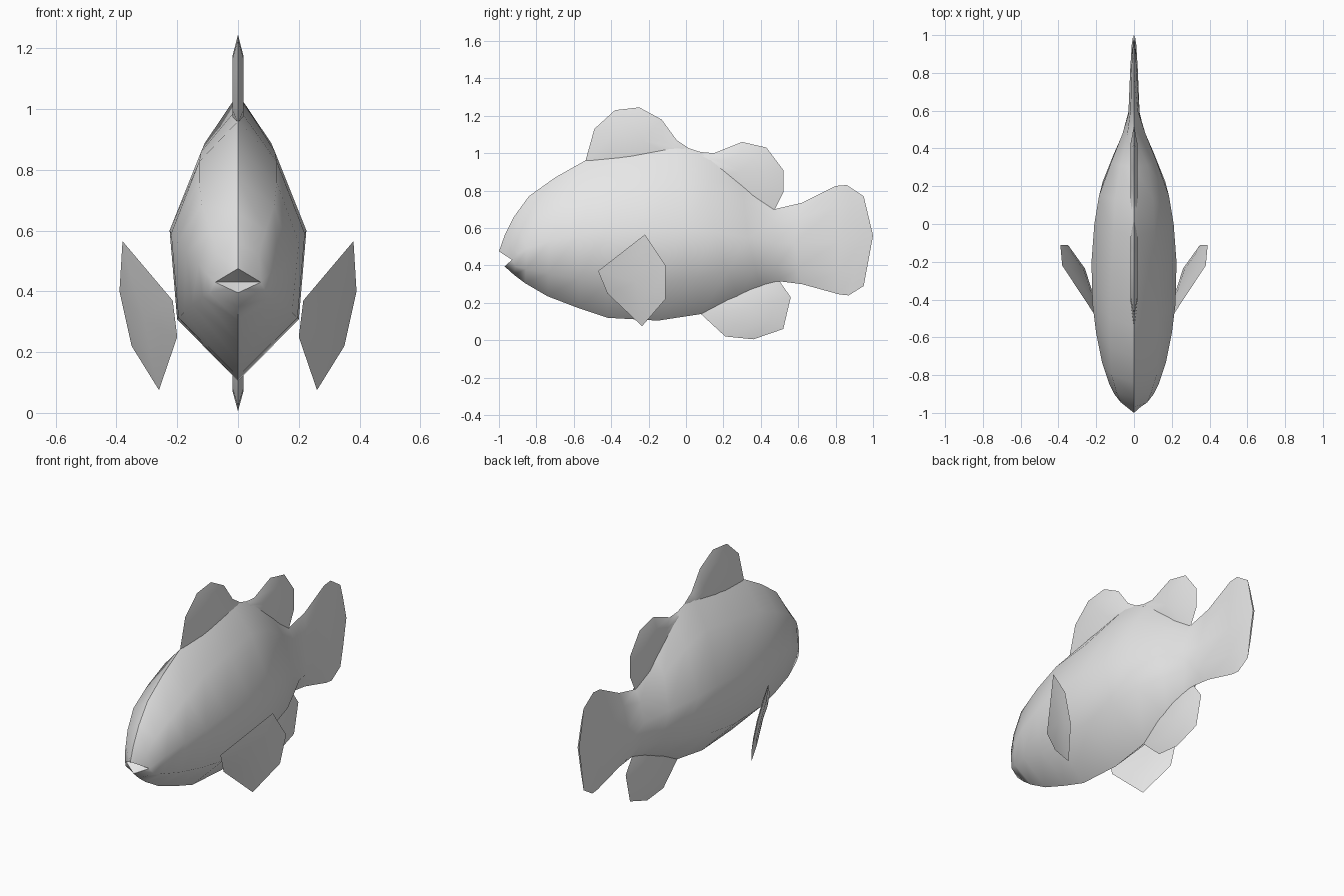
import bpy, bmesh, math
from mathutils import Vector

if "Cube" in bpy.data.objects:
    bpy.data.objects.remove(bpy.data.objects["Cube"])

grey = bpy.data.materials.new("pale grey")
grey.diffuse_color = (0.8, 0.8, 0.8, 1)
grey.use_nodes = True
grey.node_tree.nodes["Principled BSDF"].inputs["Base Color"].default_value = grey.diffuse_color


def finish(bm, name, angle=50):
    bmesh.ops.recalc_face_normals(bm, faces=bm.faces)
    mesh = bpy.data.meshes.new(name)
    bm.to_mesh(mesh)
    bm.free()
    mesh.materials.append(grey)
    ob = bpy.data.objects.new(name, mesh)
    bpy.context.collection.objects.link(ob)
    bpy.ops.object.select_all(action='DESELECT')
    ob.select_set(True)
    bpy.context.view_layer.objects.active = ob
    bpy.ops.object.shade_smooth_by_angle(angle=math.radians(angle))
    return ob


# Body and tail: back (y, z), flank (y, half width, z), belly (y, z), upper fullness
stations = [
    ((-1.00, .475), (-.93, .075, .43), (-.97, .395), .55),
    ((-.97, .56), (-.90, .105, .46), (-.92, .35), .66),
    ((-.92, .66), (-.85, .13, .49), (-.86, .305), .70),
    ((-.84, .77), (-.73, .17, .53), (-.74, .235), .70),
    ((-.70, .87), (-.58, .20, .56), (-.57, .17), .64),
    ((-.54, .96), (-.42, .22, .59), (-.42, .12), .58),
    ((-.30, 1.005), (-.20, .225, .60), (-.15, .105), .54),
    ((-.06, 1.05), (.00, .21, .60), (.08, .14), .52),
    ((.13, .99), (.15, .185, .58), (.28, .22), .54),
    ((.30, .85), (.33, .12, .55), (.40, .275), .60),
    ((.47, .70), (.48, .06, .52), (.50, .315), .60),
    ((.62, .735), (.58, .03, .52), (.62, .30), .60),
    ((.80, .825), (.82, .02, .53), (.82, .245), .70),
    ((.86, .83), (.95, .012, .54), (.87, .24), .80),
    ((.95, .77), (1.0, .004, .56), (.95, .29), .90),
]


def section(back, flank, belly, full):
    top, bot = Vector((0, *back)), Vector((0, *belly))
    mid = Vector((flank[1], flank[0], flank[2]))
    up = mid.lerp(top, .64)
    up.x = flank[1] * full
    low = bot.lerp(mid, .41)
    low.x = flank[1] * .89
    if back[0] == -1.0:                       # straight lips
        low.x = mid.x * .41
        up.x = mid.x * .36
    half = [bot, low, mid, up, top]
    return half + [Vector((-p.x, p.y, p.z)) for p in half[3:0:-1]]


bm = bmesh.new()
rings = [[bm.verts.new(p) for p in section(*s)] for s in stations]
for a, b in zip(rings, rings[1:]):
    for i in range(8):
        j = (i + 1) % 8
        bm.faces.new((a[i], a[j], b[j], b[i]))
bm.faces.new(rings[-1])
# Open mouth, recessed to a point
throat = bm.verts.new((0, -.91, .43))
for i in range(8):
    bm.faces.new((rings[0][i], rings[0][(i + 1) % 8], throat))
finish(bm, "body")


def fin(name, outline, thick, inset=.6):
    """Thin lens: sharp rim, thicker inner panel on both sides."""
    pts = [Vector(p) for p in outline]
    n = len(pts)
    c = sum(pts, Vector()) / n
    normal = sum(((pts[i] - c).cross(pts[(i + 1) % n] - c) for i in range(n)),
                 Vector()).normalized()
    bm = bmesh.new()
    rim = [bm.verts.new(p) for p in pts]
    for side in (1, -1):
        inner = [bm.verts.new(c.lerp(p, inset) + normal * thick * side) for p in pts]
        hub = bm.verts.new(c + normal * thick * side)
        for i in range(n):
            j = (i + 1) % n
            bm.faces.new((rim[i], rim[j], inner[j], inner[i]))
            bm.faces.new((inner[i], inner[j], hub))
    return finish(bm, name)


# Fins on the centre line, as (y, z) outlines with their roots inside the body
centre_fins = {
    "front_dorsal_fin": [(-.54, .95), (-.49, 1.13), (-.38, 1.23), (-.25, 1.245),
                         (-.13, 1.18), (-.05, 1.07), (.04, 1.01), (.04, .92), (-.3, .88)],
    "rear_dorsal_fin": [(.0, 1.02), (.04, 1.01), (.15, 1.0), (.30, 1.06), (.43, 1.03),
                        (.52, .91), (.52, .79), (.47, .69), (.36, .68), (.1, .85)],
    "anal_fin": [(.08, .14), (.21, .02), (.36, .005), (.52, .06), (.56, .23),
                 (.49, .33), (.36, .34), (.15, .25)],
}
for name, outline in centre_fins.items():
    fin(name, [(0, y, z) for y, z in outline], .018)

# Paired side fins
pectoral = [(.38, -.22, .565), (.39, -.11, .40), (.35, -.11, .22),
            (.26, -.235, .075), (.20, -.42, .25), (.215, -.47, .37)]
for name, s in (("right_side_fin", 1), ("left_side_fin", -1)):
    fin(name, [(x * s, y, z) for x, y, z in pectoral], .01)
